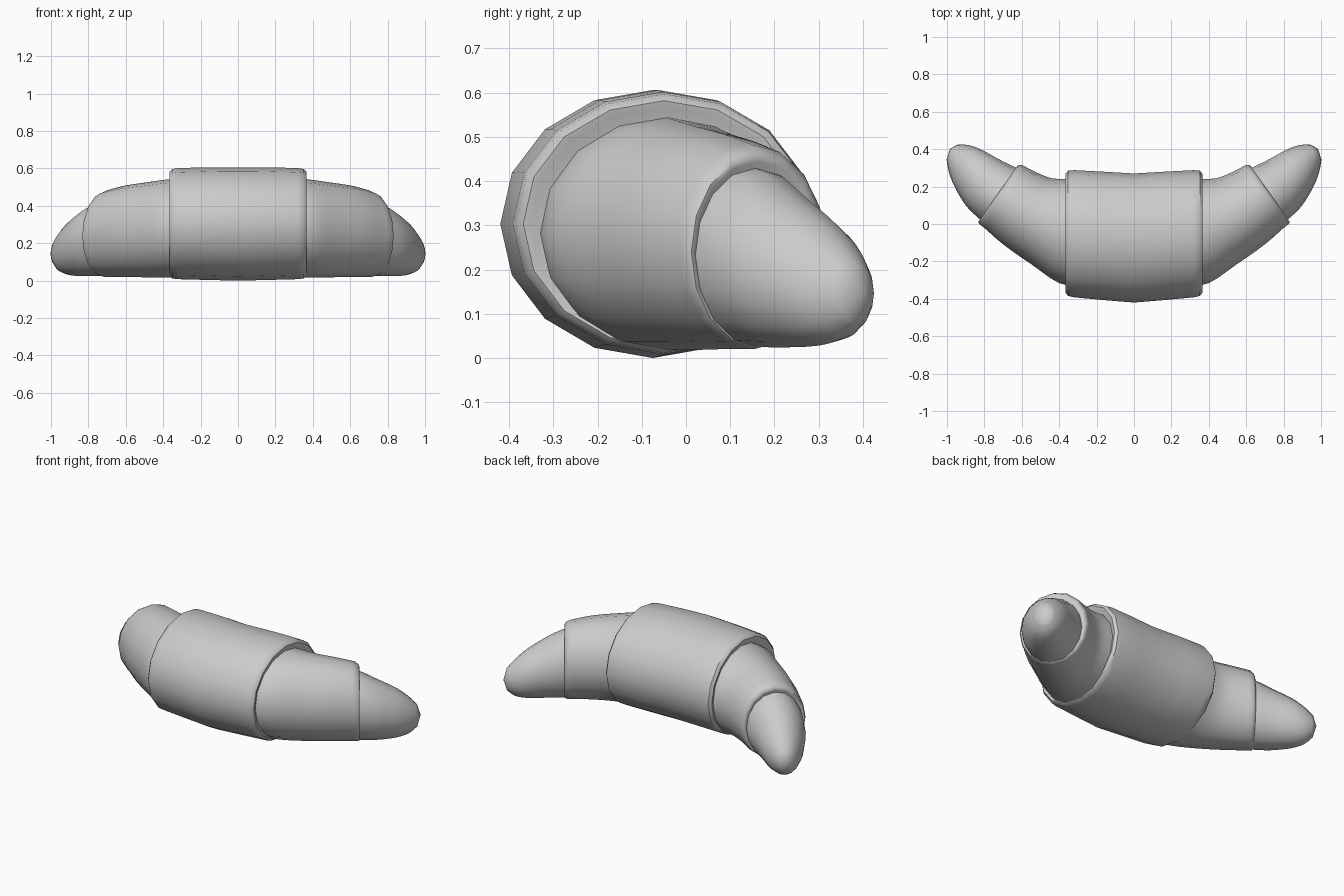
import bpy, bmesh, math

SIDES = 16

if "Cube" in bpy.data.objects:
    bpy.data.objects.remove(bpy.data.objects["Cube"], do_unlink=True)

dough = bpy.data.materials.new("pale_grey_dough")
colour = (0.6, 0.6, 0.6, 1)
dough.use_nodes = True
dough.diffuse_color = colour
dough.node_tree.nodes["Principled BSDF"].inputs["Base Color"].default_value = colour


def smooth_path(rings, steps=3):
    """Catmull-Rom interpolation between ring settings."""
    out = []
    for i in range(len(rings) - 1):
        a, b, c, d = (rings[max(0, min(len(rings) - 1, i + k))] for k in (-1, 0, 1, 2))
        for s in range(steps):
            t = s / steps
            out.append([q + t * (r - p) / 2 + t * t * (2 * p - 5 * q + 4 * r - s4) / 2
                        + t ** 3 * (3 * q - p - 3 * r + s4) / 2
                        for p, q, r, s4 in zip(a, b, c, d)])
    return out + [rings[-1]]


def loft(name, rings, side=1, pole=None):
    """Skin elliptical rings: x, y, heading, half width, bottom, top."""
    bm = bmesh.new()
    loops = []
    for x, y, heading, half, low, high in rings:
        h = math.radians(heading)
        loop = []
        for i in range(SIDES):
            a = 2 * math.pi * i / SIDES
            w = half * math.sin(a)
            z = (low + high) / 2 + (high - low) / 2 * math.cos(a)
            loop.append(bm.verts.new((side * (x + w * math.sin(h)), y - w * math.cos(h), z)))
        loops.append(loop)
    for p, q in zip(loops, loops[1:]):
        for i in range(SIDES):
            j = (i + 1) % SIDES
            bm.faces.new((p[i], p[j], q[j], q[i]))
    bm.faces.new(loops[0])
    if pole:
        tip = bm.verts.new((side * pole[0], pole[1], pole[2]))
        for i in range(SIDES):
            bm.faces.new((loops[-1][i], loops[-1][(i + 1) % SIDES], tip))
    else:
        bm.faces.new(loops[-1])
    bmesh.ops.recalc_face_normals(bm, faces=bm.faces)
    mesh = bpy.data.meshes.new(name)
    bm.to_mesh(mesh)
    bm.free()
    mesh.materials.append(dough)
    obj = bpy.data.objects.new(name, mesh)
    bpy.context.collection.objects.link(obj)
    bpy.ops.object.select_all(action="DESELECT")
    obj.select_set(True)
    bpy.context.view_layer.objects.active = obj
    bpy.ops.object.shade_smooth_by_angle(angle=math.radians(40))


# Wide centre roll with rounded, turned-in rims
half_roll = [
    (0, -.075, 0, .345, 0, .606),
    (.17, -.063, 0, .343, .004, .606),
    (.32, -.052, 0, .34, .008, .602),
    (.352, -.05, 0, .335, .012, .597),
    (.366, -.05, 0, .318, .025, .582),
    (.362, -.05, 0, .302, .035, .568),
    (.34, -.05, 0, .26, .06, .52),
]
mirrored = [(-r[0],) + r[1:] for r in reversed(half_roll[1:])]
loft("centre_roll", mirrored + half_roll)

# Curved middle rolls, each ending in a turned-in rim
middle = [
    (.26, -.05, 3, .285, .018, .55),
    (.37, -.038, 6, .28, .018, .542),
    (.495, .015, 13.5, .236, .018, .525),
    (.61, .083, 25, .212, .02, .507),
    (.70, .148, 31, .196, .02, .483),
]
middle_rim = [
    (.722, .158, 34, .19, .021, .468),
    (.728, .161, 35, .182, .025, .455),
    (.727, .161, 35, .173, .03, .444),
    (.71, .15, 35, .15, .06, .40),
]

# Tapered horn tips
horn = [
    (.69, .137, 35, .17, .028, .435),
    (.735, .168, 35, .167, .025, .424),
    (.81, .222, 36, .152, .024, .378),
    (.89, .30, 35, .122, .028, .315),
    (.94, .352, 36, .087, .045, .258),
    (.972, .385, 37, .05, .08, .21),
]
for label, side in (("left", 1), ("right", -1)):
    loft(label + "_middle_roll", smooth_path(middle) + middle_rim, side)
    loft(label + "_horn_tip", smooth_path(horn), side, pole=(.984, .402, .145))
